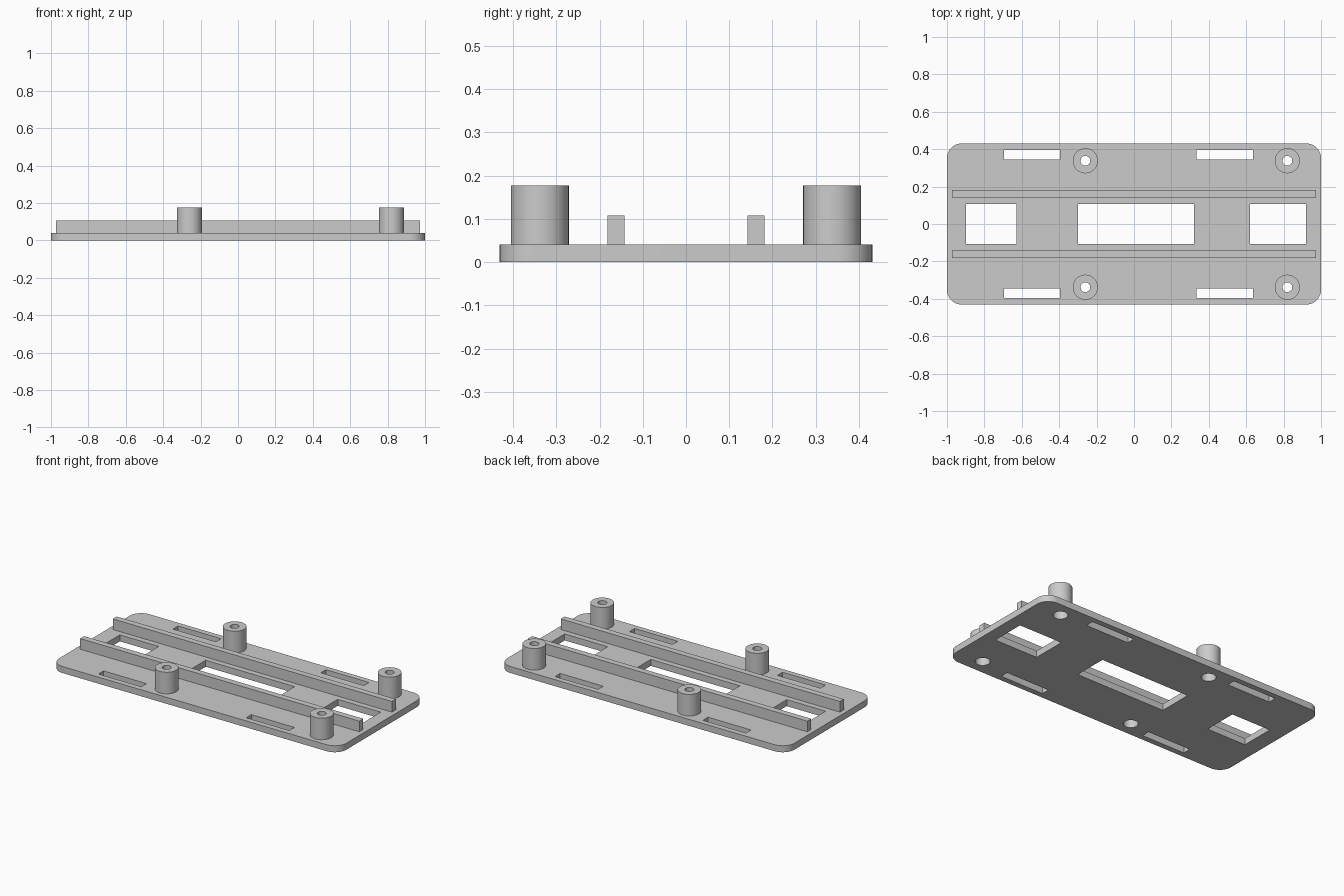
import bpy, bmesh
from math import sin, cos, pi, radians
from mathutils import Vector

cube = bpy.data.objects.get("Cube")
if cube:
    bpy.data.objects.remove(cube, do_unlink=True)

grey = bpy.data.materials.new("plain_grey")
grey.use_nodes = True
colour = (0.6, 0.6, 0.6, 1)
grey.diffuse_color = colour
grey.node_tree.nodes["Principled BSDF"].inputs["Base Color"].default_value = colour

# Shared dimensions
HALF_Y, PLATE_TOP, CORNER = 0.431, 0.041, 0.08
POST_X, POST_Y = (-0.26, 0.82), 0.338
POST_R, BORE_R, RECESS_R = 0.067, 0.026, 0.042
POST_TOP, RECESS_TOP = 0.177, 0.1
SEGMENTS = 48


def finish(bm, name):
    bmesh.ops.recalc_face_normals(bm, faces=bm.faces[:])
    mesh = bpy.data.meshes.new(name)
    bm.to_mesh(mesh)
    bm.free()
    mesh.materials.append(grey)
    obj = bpy.data.objects.new(name, mesh)
    bpy.context.collection.objects.link(obj)
    bpy.ops.object.select_all(action="DESELECT")
    obj.select_set(True)
    bpy.context.view_layer.objects.active = obj
    bpy.ops.object.shade_smooth_by_angle(angle=radians(30))
    return obj


def arc(cx, cy, r, start, sweep, steps):
    return [(cx + r * cos(start + sweep * i / steps),
             cy + r * sin(start + sweep * i / steps)) for i in range(steps + 1)]


def circle(cx, cy, r):
    return arc(cx, cy, r, 0, 2 * pi, SEGMENTS)[:-1]


def rectangle(x0, x1, y0, y1):
    return [(x0, y0), (x1, y0), (x1, y1), (x0, y1)]


# Base plate: rounded outline with windows, strap slots and screw recesses
outline = []
for i, (sx, sy) in enumerate(((1, 1), (-1, 1), (-1, -1), (1, -1))):
    outline += arc(sx * (1 - CORNER), sy * (HALF_Y - CORNER), CORNER, i * pi / 2, pi / 2, 12)
loops = [outline]
for x0, x1 in ((-0.898, -0.627), (-0.3, 0.32), (0.62, 0.92)):
    loops.append(rectangle(x0, x1, -0.107, 0.107))
for side in (-1, 1):
    y0, y1 = sorted((side * 0.345, side * 0.396))
    for x0 in (-0.695, 0.335):
        loops.append(rectangle(x0, x0 + 0.3, y0, y1))
    for x in POST_X:
        loops.append(circle(x, side * POST_Y, RECESS_R))

bm = bmesh.new()
for loop in loops:
    verts = [bm.verts.new((x, y, 0)) for x, y in loop]
    for a, b in zip(verts, verts[1:] + verts[:1]):
        bm.edges.new((a, b))
bmesh.ops.triangle_fill(bm, edges=bm.edges[:], use_beauty=True, normal=Vector((0, 0, 1)))
extruded = bmesh.ops.extrude_face_region(bm, geom=bm.faces[:], use_keep_orig=True)
top = [g for g in extruded["geom"] if isinstance(g, bmesh.types.BMVert)]
bmesh.ops.translate(bm, verts=top, vec=(0, 0, PLATE_TOP))
finish(bm, "base_plate")

# Two long rails
for side, name in ((-1, "front_rail"), (1, "back_rail")):
    bm = bmesh.new()
    bmesh.ops.create_cube(bm, size=1)
    height = 0.108 - PLATE_TOP
    bmesh.ops.scale(bm, verts=bm.verts[:], vec=(1.944, 0.039, height))
    bmesh.ops.translate(bm, verts=bm.verts[:], vec=(0, side * 0.162, PLATE_TOP + height / 2))
    finish(bm, name)

# Four hollow posts, with a narrow bore above a wide recess
profile = [(RECESS_R, PLATE_TOP), (POST_R, PLATE_TOP), (POST_R, POST_TOP),
           (BORE_R, POST_TOP), (BORE_R, RECESS_TOP), (RECESS_R, RECESS_TOP)]
for side, row in ((-1, "front"), (1, "back")):
    for x, end in zip(POST_X, ("right", "left")):
        bm = bmesh.new()
        rings = [[bm.verts.new((px, py, z)) for px, py in circle(x, side * POST_Y, r)]
                 for r, z in profile]
        for low, high in zip(rings, rings[1:] + rings[:1]):
            for i in range(SEGMENTS):
                j = (i + 1) % SEGMENTS
                bm.faces.new((low[i], low[j], high[j], high[i]))
        finish(bm, f"{row}_{end}_post")
